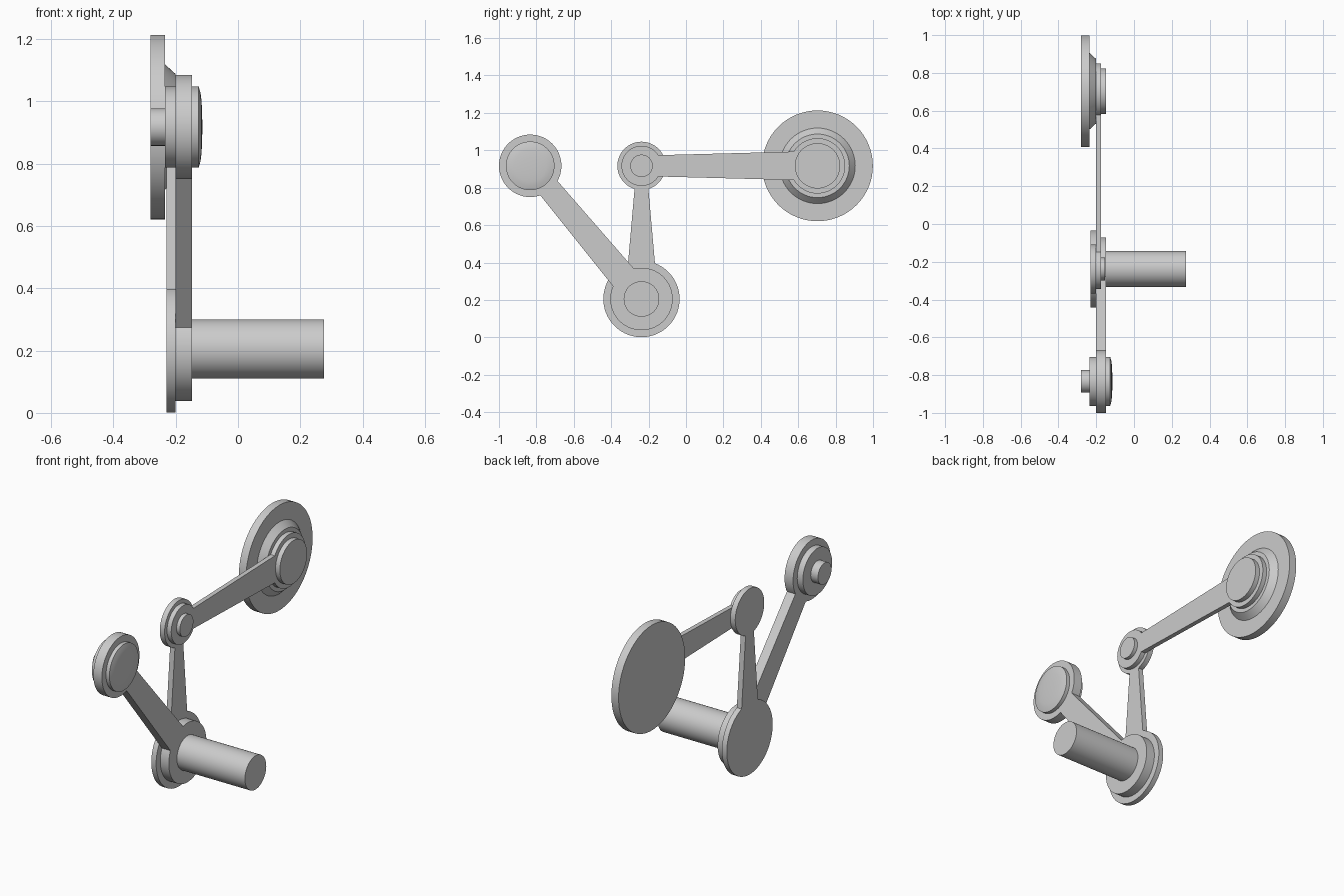
import bpy, bmesh
from math import sin, cos, pi, asin, atan2

if "Cube" in bpy.data.objects:
    bpy.data.objects.remove(bpy.data.objects["Cube"])

N = 64


def finish(name, bm):
    bmesh.ops.remove_doubles(bm, verts=bm.verts, dist=1e-6)
    bmesh.ops.recalc_face_normals(bm, faces=bm.faces)
    me = bpy.data.meshes.new(name)
    bm.to_mesh(me)
    bm.free()
    ob = bpy.data.objects.new(name, me)
    bpy.context.collection.objects.link(ob)
    bpy.ops.object.select_all(action='DESELECT')
    ob.select_set(True)
    bpy.context.view_layer.objects.active = ob
    bpy.ops.object.shade_smooth_by_angle(angle=0.5)
    return ob


def turned(name, centre, profile):
    """Round part about an x-parallel axis; profile is (x, radius) pairs."""
    bm = bmesh.new()
    rings = [[bm.verts.new((x, centre[0] + r * cos(2 * pi * i / N),
                            centre[1] + r * sin(2 * pi * i / N))) for i in range(N)]
             for x, r in profile]
    for a, b in zip(rings, rings[1:]):
        for i in range(N):
            j = (i + 1) % N
            bm.faces.new((a[i], a[j], b[j], b[i]))
    bm.faces.new(rings[0])
    bm.faces.new(rings[-1])
    return finish(name, bm)


def link(name, a, ra, wa, b, rb, wb, x0, x1):
    """Flat bar with a round eye at each end; w is the half width where bar meets eye."""
    heading = atan2(b[1] - a[1], b[0] - a[0])
    outline = []
    for c, r, w, ang in ((a, ra, wa, heading), (b, rb, wb, heading + pi)):
        gap = asin(w / r)
        for i in range(N + 1):
            t = ang + gap + (2 * pi - 2 * gap) * i / N
            outline.append((c[0] + r * cos(t), c[1] + r * sin(t)))
    bm = bmesh.new()
    face = bm.faces.new([bm.verts.new((x0, y, z)) for y, z in outline])
    ext = bmesh.ops.extrude_face_region(bm, geom=[face], use_keep_orig=True)
    verts = [v for v in ext['geom'] if isinstance(v, bmesh.types.BMVert)]
    bmesh.ops.translate(bm, verts=verts, vec=(x1 - x0, 0, 0))
    return finish(name, bm)


# Joint centres (y, z)
base, crank, elbow, wheel = (-0.238, 0.205), (-0.833, 0.917), (-0.238, 0.917), (0.703, 0.917)

# Flat links
link("crank_arm", base, 0.167, 0.073, crank, 0.167, 0.06, -0.2, -0.147)
link("upright_link", base, 0.204, 0.072, elbow, 0.129, 0.037, -0.23, -0.2)
link("long_link", elbow, 0.107, 0.057, wheel, 0.148, 0.076, -0.2, -0.174)

# Main shaft and elbow pin
turned("main_shaft", base, [(-0.16, 0.095), (0.276, 0.095)])
turned("elbow_pin", elbow, [(-0.18, 0.06), (-0.153, 0.06)])

# Crank end: rear pin, boss and domed front cap
turned("crank_pin", crank, [(-0.28, 0.06), (-0.23, 0.06)])
turned("crank_boss", crank, [(-0.235, 0.13), (-0.126, 0.13), (-0.12, 0.108),
                             (-0.117, 0.085), (-0.115, 0.045), (-0.1145, 0.01)])

# Large disc with conical hub and front cap
turned("end_disc", wheel, [(-0.28, 0.296), (-0.235, 0.296)])
turned("disc_hub", wheel, [(-0.24, 0.202), (-0.235, 0.202), (-0.2, 0.17)])
turned("disc_cap", wheel, [(-0.18, 0.121), (-0.147, 0.121)])
